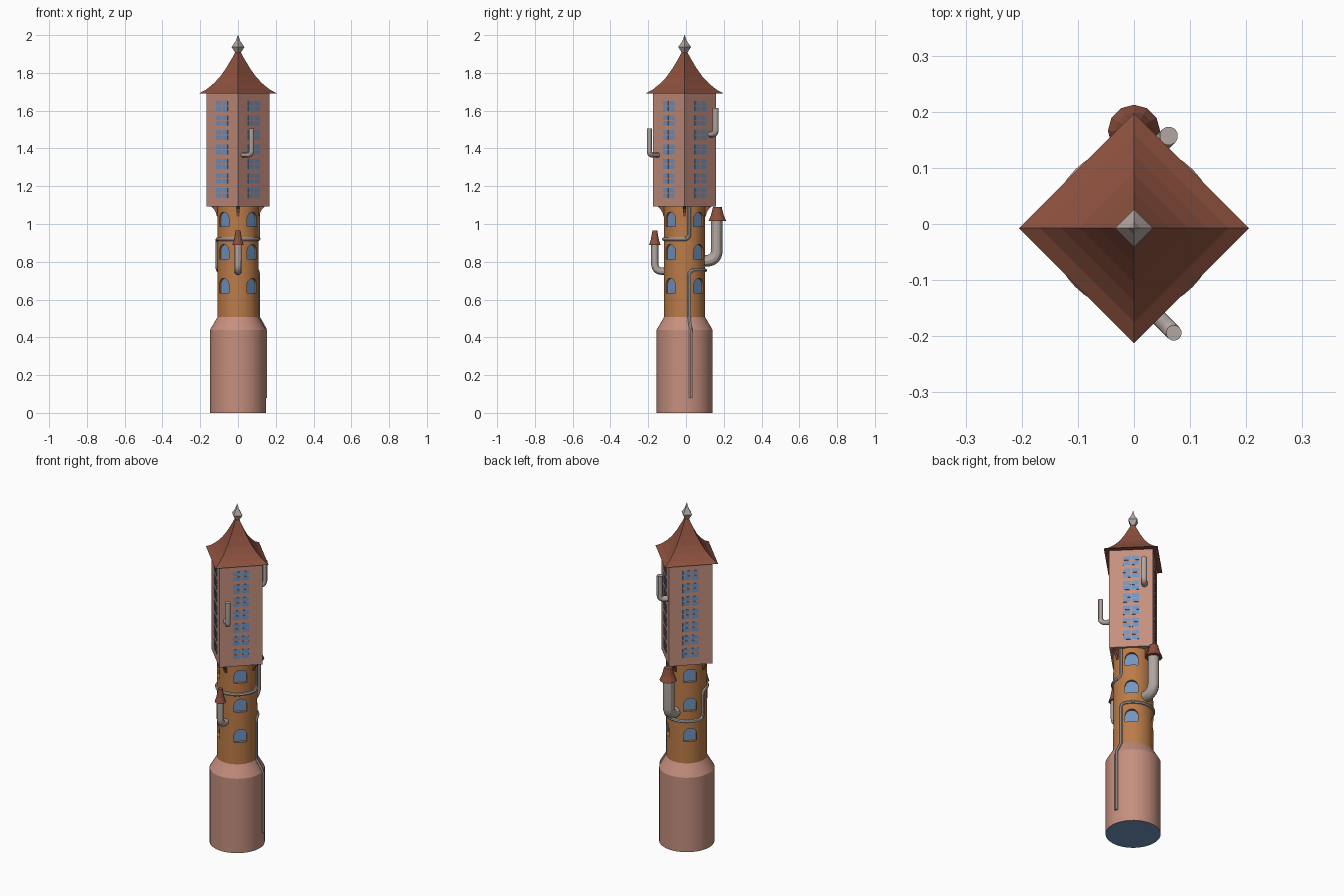
import bpy, bmesh, math
from mathutils import Vector, Matrix

if "Cube" in bpy.data.objects:
    bpy.data.objects.remove(bpy.data.objects["Cube"])

CY = -0.0075  # tower axis sits slightly forward of the origin
AXIS = Matrix.Translation((0, CY, 0))


def mat(name, rgb):
    m = bpy.data.materials.new(name)
    m.diffuse_color = (*rgb, 1)
    m.use_nodes = True
    m.node_tree.nodes["Principled BSDF"].inputs["Base Color"].default_value = m.diffuse_color
    return m


PINK = mat("pink plaster", (0.56, 0.275, 0.21))
ORANGE = mat("orange brick", (0.50, 0.20, 0.065))
ROOF = mat("roof tile red", (0.26, 0.08, 0.048))
GREY = mat("pipe grey", (0.45, 0.385, 0.355))
GLASS = mat("window blue", (0.17, 0.30, 0.53))


def make(name, bm, material, smooth=False):
    bmesh.ops.recalc_face_normals(bm, faces=bm.faces)
    me = bpy.data.meshes.new(name)
    bm.to_mesh(me)
    bm.free()
    ob = bpy.data.objects.new(name, me)
    bpy.context.collection.objects.link(ob)
    me.materials.append(material)
    if smooth:
        shade(ob)
    return ob


def select(ob):
    bpy.ops.object.select_all(action='DESELECT')
    ob.select_set(True)
    bpy.context.view_layer.objects.active = ob


def shade(ob):
    select(ob)
    bpy.ops.object.shade_smooth_by_angle(angle=math.radians(30))


def lathe(name, profile, segs, material, center=(0, CY), smooth=False):
    bm = bmesh.new()
    rings = []
    for r, z in profile:
        rings.append([bm.verts.new((center[0] + r * math.cos(2 * math.pi * i / segs),
                                    center[1] + r * math.sin(2 * math.pi * i / segs), z))
                      for i in range(segs)])
    for a, b in zip(rings, rings[1:]):
        for i in range(segs):
            j = (i + 1) % segs
            bm.faces.new((a[i], a[j], b[j], b[i]))
    bm.faces.new(rings[0])
    bm.faces.new(rings[-1])
    return make(name, bm, material, smooth)


def rounded(pts, rad):
    """Replace the inner corners of a path by short curves."""
    pts = [Vector(p) for p in pts]
    out = [pts[0]]
    for a, b, c in zip(pts, pts[1:], pts[2:]):
        p, q = b + (a - b).normalized() * rad, b + (c - b).normalized() * rad
        for i in range(8):
            t = i / 7
            ctrl = b * 0.82 + (p + q) * 0.09
            out.append(p * (1 - t) ** 2 + ctrl * 2 * t * (1 - t) + q * t * t)
    return out + [pts[-1]]


def tube(name, pts, radius, res=4):
    cu = bpy.data.curves.new(name, 'CURVE')
    cu.dimensions = '3D'
    cu.bevel_depth = radius
    cu.bevel_resolution = res
    cu.use_fill_caps = True
    sp = cu.splines.new('POLY')
    sp.points.add(len(pts) - 1)
    for p, v in zip(sp.points, pts):
        p.co = (*v, 1)
    cu.materials.append(GREY)
    ob = bpy.data.objects.new(name, cu)
    bpy.context.collection.objects.link(ob)
    select(ob)
    bpy.ops.object.convert(target='MESH')
    shade(bpy.context.object)


def facing(angle):
    """Local frame: x outward from the axis, y sideways, z up."""
    return AXIS @ Matrix.Rotation(math.radians(angle), 4, 'Z')


def prism(bm, outline, d0, d1, m):
    """Extrude a (side, z) outline from distance d0 to d1."""
    a = [bm.verts.new(m @ Vector((d0, s, z))) for s, z in outline]
    b = [bm.verts.new(m @ Vector((d1, s, z))) for s, z in outline]
    n = len(a)
    bm.faces.new(a)
    bm.faces.new(b[::-1])
    for i in range(n):
        bm.faces.new((a[i], b[i], b[(i + 1) % n], a[(i + 1) % n]))


# Base drum with sloped shoulder; its underside is blue
base = lathe("base", [(0.148, 0), (0.148, 0.44), (0.109, 0.507)], 48, PINK, smooth=True)
base.data.materials.append(GLASS)
for f in base.data.polygons:
    if f.normal.z < -0.9:
        f.material_index = 1

# Shaft with recessed arched windows
shaft = lathe("shaft", [(0.109, 0.50), (0.109, 1.10)], 48, ORANGE)
cut, panes = bmesh.new(), bmesh.new()
W = 0.035
for ang in (45, 135, 225, 315):
    for z in (0.636, 0.815, 0.986):
        arch = [(-W, z), (W, z)] + [(W * math.cos(math.pi * i / 10),
                                     z + 0.042 + W * math.sin(math.pi * i / 10)) for i in range(11)]
        prism(cut, arch, 0.092, 0.13, facing(ang))
        prism(panes, arch, 0.087, 0.0928, facing(ang))
cutter = make("window_cutter", cut, ORANGE)
cutter.hide_render = True
mod = shaft.modifiers.new("windows", 'BOOLEAN')
mod.operation = 'DIFFERENCE'
mod.object = cutter
select(shaft)
bpy.ops.object.modifier_apply(modifier=mod.name)
bpy.data.objects.remove(cutter)
shade(shaft)
make("arched_window_panes", panes, GLASS)

# Square upper house, turned 45 degrees, with four-pane windows
lathe("upper_house", [(0.167, 1.093), (0.167, 1.70)], 4, PINK)
bm = bmesh.new()
D = 0.167 / math.sqrt(2)
for ang in (45, 135, 225, 315):
    for row in range(7):
        zc = 1.165 + 0.0767 * row
        for sy in (-1, 1):
            for sz in (-1, 1):
                y, z = sy * 0.0235, zc + sz * 0.0148
                prism(bm, [(y - 0.0195, z - 0.0118), (y + 0.0195, z - 0.0118),
                           (y + 0.0195, z + 0.0118), (y - 0.0195, z + 0.0118)],
                      D - 0.002, D + 0.002, facing(ang))
make("house_window_panes", bm, GLASS)

# Curved brackets under the house corners
bm = bmesh.new()
for ang in (0, 90, 180, 270):
    side = [(0.10, 1.04), (0.112, 1.04), (0.117, 1.06), (0.128, 1.08), (0.145, 1.095), (0.10, 1.095)]
    # sideways extrusion: swap the frame so "outward" is the bracket width
    prism(bm, side, -0.008, 0.008, facing(ang) @ Matrix(((0, 1, 0, 0), (1, 0, 0, 0), (0, 0, 1, 0), (0, 0, 0, 1))))
make("brackets", bm, ROOF)

# Flared roof and finial
lathe("roof", [(0.205, 1.692), (0.168, 1.712), (0.13, 1.743), (0.097, 1.777),
               (0.063, 1.825), (0.032, 1.877), (0.012, 1.915)], 4, ROOF)
lathe("finial", [(0.010, 1.90), (0.034, 1.937), (0.012, 1.968), (0.001, 2.0)], 4, GREY)

# Front and back chimneys with flared caps
tube("front_chimney", rounded([(0, -0.09, 0.75), (0, -0.165, 0.75), (0, -0.165, 0.90)], 0.035), 0.0195)
lathe("front_chimney_cap", [(0.031, 0.888), (0.021, 0.918), (0.013, 0.965)], 12, ROOF, (0, -0.165))
tube("back_chimney", rounded([(0, 0.08, 0.805), (0, 0.163, 0.805), (0, 0.163, 1.03)], 0.05), 0.031)
lathe("back_chimney_cap", [(0.0465, 1.017), (0.034, 1.045), (0.023, 1.09)], 12, ROOF, (0, 0.166))

# Elbow vents on the house walls
for name, pos, n, z0, z1, r in (("front_vent", (0.071, -0.194), (1, -1), 1.365, 1.505, 0.014),
                                ("back_vent", (0.062, 0.157), (1, 1), 1.475, 1.615, 0.0165)):
    end = Vector((*pos, z0))
    wall = end - Vector((*n, 0)) * 0.05
    tube(name, rounded([wall, end, (end.x, end.y, z1)], 0.022), r)

# Drain pipe wound around the shaft and down the base (unrolled path: arc length, z)
R = 0.109
flat = rounded([(math.radians(a) * R, z) for a, z in
                ((13, 1.10), (13, 0.92), (-184, 0.92), (-184, 0.755), (-347, 0.755), (-347, 0.08))], 0.025)
path = []
for a, b in zip(flat, flat[1:]):
    steps = max(1, math.ceil((b - a).length / 0.012))
    path += [a.lerp(b, i / steps) for i in range(steps)]
path.append(flat[-1])
pts = []
for s, z in path:
    t = min(1, max(0, (0.507 - z) / 0.067))
    r = R + t * 0.039
    pts.append(Vector((r * math.cos(s / R), CY + r * math.sin(s / R), z)))
tube("drain_pipe", pts, 0.010, 2)
